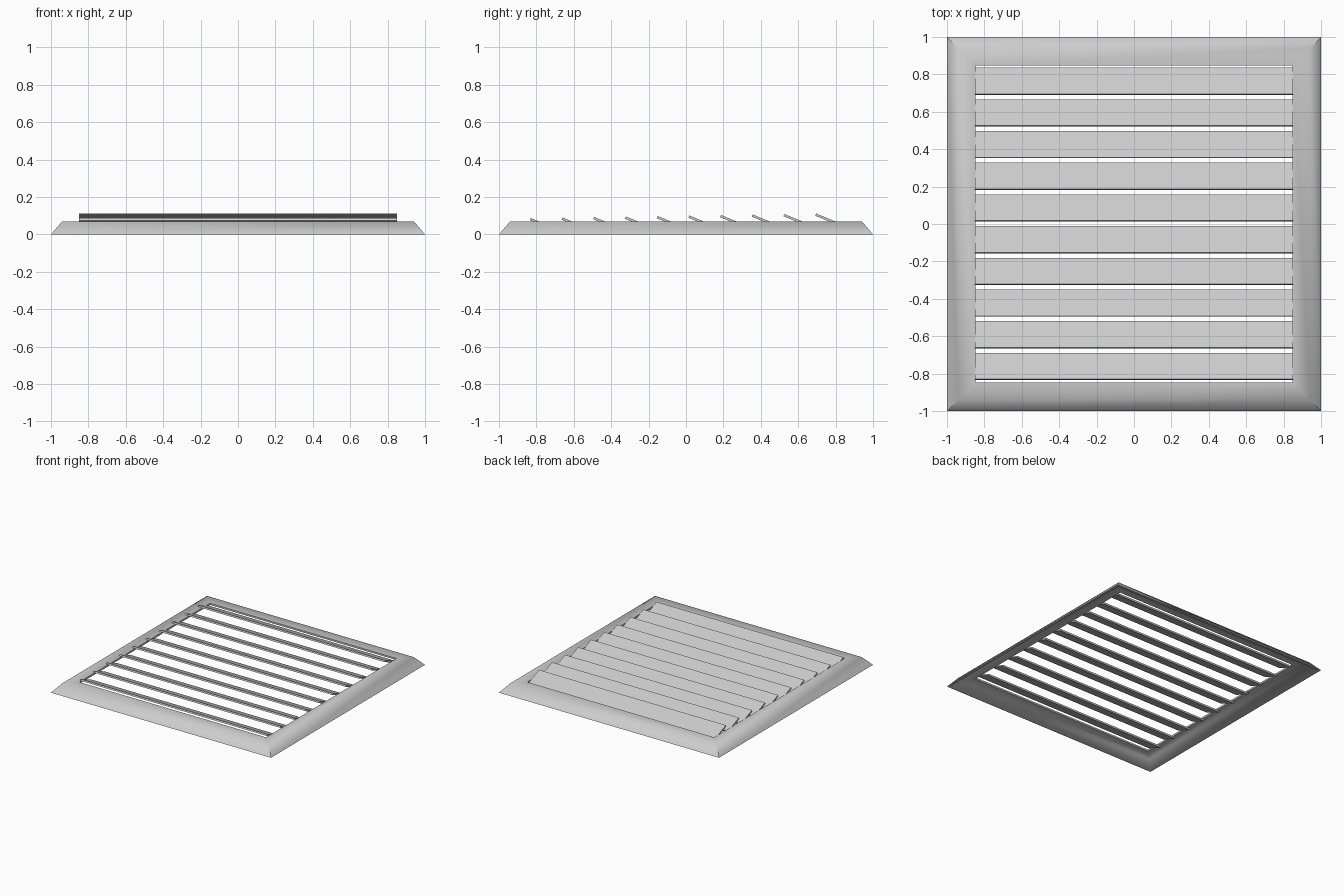
import bpy, bmesh, math

if "Cube" in bpy.data.objects:
    bpy.data.objects.remove(bpy.data.objects["Cube"])


def make_object(name, bm):
    bmesh.ops.recalc_face_normals(bm, faces=bm.faces)
    mesh = bpy.data.meshes.new(name)
    bm.to_mesh(mesh)
    bm.free()
    obj = bpy.data.objects.new(name, mesh)
    bpy.context.collection.objects.link(obj)
    return obj


# Frame: bent sheet profile (half width, height) swept around a square
profile = [(1.0, 0.0), (0.94, 0.07), (0.848, 0.07),
           (0.848, 0.056), (0.934, 0.056), (0.982, 0.0)]
bm = bmesh.new()
rings = [[bm.verts.new((sx * r, sy * r, z))
          for sx, sy in ((-1, -1), (1, -1), (1, 1), (-1, 1))]
         for r, z in profile]
for i, ring in enumerate(rings):
    nxt = rings[(i + 1) % len(rings)]
    for k in range(4):
        m = (k + 1) % 4
        bm.faces.new((ring[k], ring[m], nxt[m], nxt[k]))
frame = make_object("vent_frame", bm)
bpy.context.view_layer.objects.active = frame
frame.select_set(True)
bpy.ops.object.shade_smooth_by_angle(angle=math.radians(55))
frame.select_set(False)

# Slats: ten tilted thin blades, each slightly higher towards the back
COUNT, LENGTH, DEPTH, THICK = 10, 1.7, 0.152, 0.013
for i in range(COUNT):
    bm = bmesh.new()
    bmesh.ops.create_cube(bm, size=1.0)
    bmesh.ops.scale(bm, vec=(LENGTH, DEPTH, THICK), verts=bm.verts)
    slat = make_object(f"slat_{i + 1}", bm)
    slat.location = (0, -0.835 + 0.1695 * i + 0.073, 0.088 + 0.0027 * i - 0.0356)
    slat.rotation_euler = (math.radians(-22.5), 0, 0)
